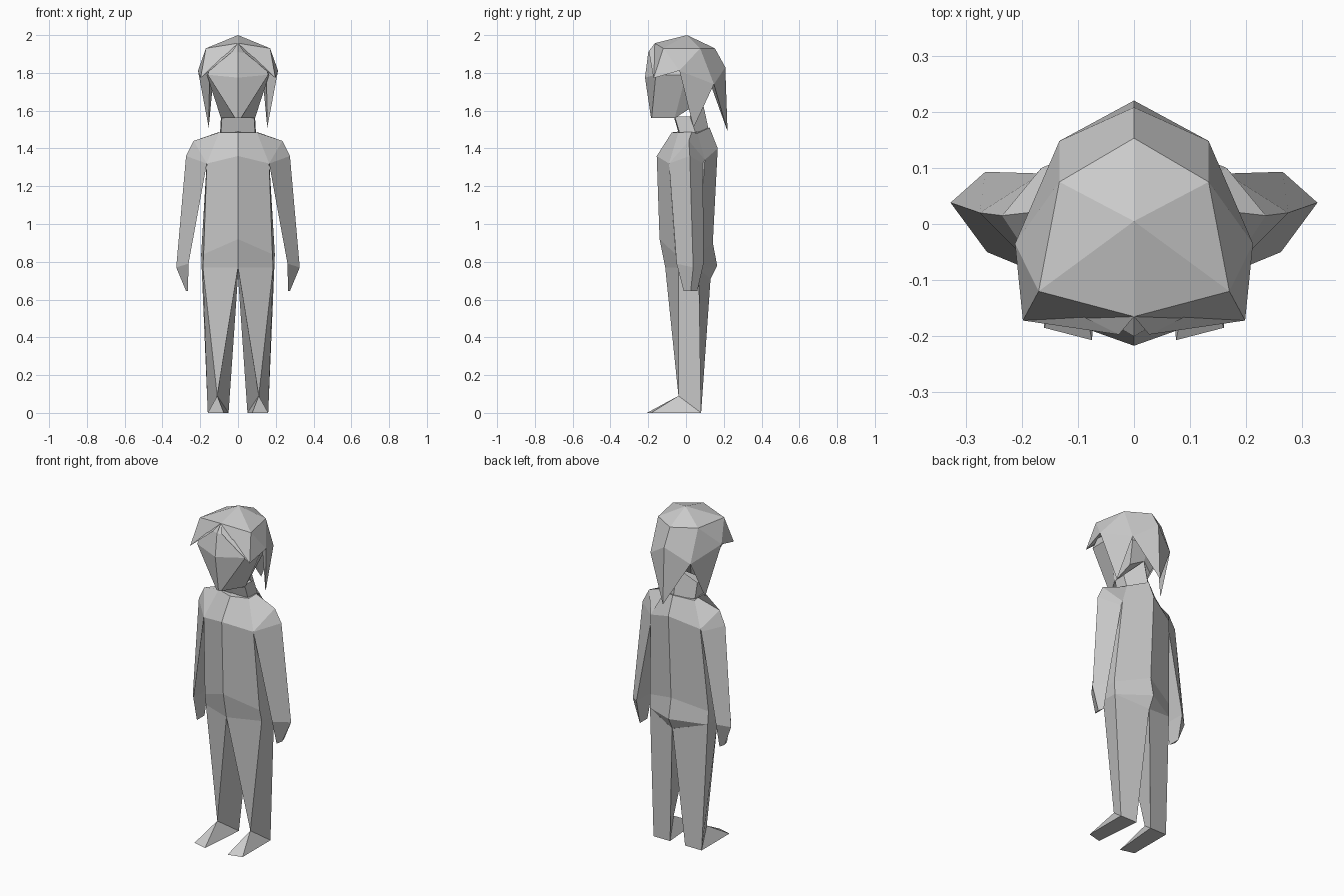
import bpy, bmesh


def make(name, pts, faces):
    """Half (x >= 0) mesh, mirrored across x = 0."""
    me = bpy.data.meshes.new(name)
    me.from_pydata(pts, [], faces)
    bm = bmesh.new()
    bm.from_mesh(me)
    bmesh.ops.remove_doubles(bm, verts=bm.verts, dist=0.0005)
    bmesh.ops.recalc_face_normals(bm, faces=bm.faces)
    bm.to_mesh(me)
    bm.free()
    ob = bpy.data.objects.new(name, me)
    bpy.context.collection.objects.link(ob)
    ob.modifiers.new("mirror", 'MIRROR')
    return ob


def loft(name, rings, closed, caps=(True, True)):
    """Skin between cross-sections; open sections end on the mirror plane."""
    n = len(rings[0])
    pts = [p for r in rings for p in r]
    faces = []
    for k in range(len(rings) - 1):
        for i in range(n if closed else n - 1):
            j = (i + 1) % n
            faces.append((k * n + i, k * n + j, (k + 1) * n + j, (k + 1) * n + i))
    if caps[0]:
        faces.append(tuple(range(n)))
    if caps[1]:
        faces.append(tuple(range(len(pts) - n, len(pts))))
    return make(name, pts, faces)


# Neck: front centre, front side, back side, back centre
loft("neck", [
    [(0, -.065, 1.57), (.085, -.06, 1.57), (.09, .02, 1.57), (0, .085, 1.66)],
    [(0, -.04, 1.485), (.09, -.035, 1.485), (.095, .05, 1.485), (0, .12, 1.50)],
], False, (False, False))

# Torso: front centre, front side, back side, back centre
loft("torso", [
    [(0, -.075, 1.485), (.1, -.04, 1.485), (.1, .06, 1.48), (0, .125, 1.51)],
    [(0, -.155, 1.36), (.165, -.09, 1.32), (.165, .1, 1.34), (0, .168, 1.40)],
    [(0, -.14, .92), (.182, -.055, .84), (.195, .065, .84), (0, .142, .90)],
    [(0, -.11, .77), (.186, -.04, .77), (.192, .068, .76), (0, .165, .78)],
    [(0, -.11, .77), (.186, -.04, .77), (.192, .068, .76), (0, .13, .71)],
], False, (True, False))

# Arms: front, outer, back corners of a triangular section
loft("arm", [
    [(.1, -.04, 1.485), (.1, .03, 1.487), (.1, .06, 1.48)],
    [(.165, -.09, 1.32), (.235, .015, 1.44), (.165, .1, 1.34)],
    [(.165, -.09, 1.32), (.275, .02, 1.36), (.165, .09, 1.32)],
    [(.262, -.05, .79), (.327, .038, .77), (.265, .093, .79)],
], True, (False, False))
loft("hand", [
    [(.262, -.05, .79), (.327, .038, .77), (.265, .093, .79)],
    [(.265, -.012, .645), (.275, .025, .645), (.265, .06, .645)],
], True, (False, True))

# Legs taper from the hips to a narrow front ankle ridge and a wide heel
loft("leg", [
    [(0, -.11, .77), (.186, -.04, .77), (.192, .068, .76), (.001, .13, .71)],
    [(.11, -.04, .09), (.11, -.04, .09), (.16, .08, 0), (.05, .08, 0)],
], True, (False, False))

# Feet: wedge from ankle ridge to toes
make("foot",
     [(.11, -.04, .09), (.075, -.207, 0), (.16, -.185, 0), (.16, .08, 0), (.05, .08, 0)],
     [(0, 1, 2), (0, 2, 3), (0, 4, 1), (1, 2, 3, 4)])

# Head: front centre, front side, ear, back side, back centre
loft("head", [
    [(0, -.185, 1.56), (.015, -.182, 1.56), (.09, -.06, 1.56), (.07, .05, 1.63), (0, .085, 1.66)],
    [(0, -.217, 1.775), (.16, -.16, 1.79), (.165, 0, 1.79), (.11, .12, 1.74), (0, .13, 1.74)],
    [(0, -.2, 1.91), (.13, -.125, 1.89), (.14, 0, 1.90), (.09, .09, 1.90), (0, .12, 1.90)],
    [(0, -.165, 1.955), (.02, -.13, 1.95), (.05, 0, 1.95), (.03, .04, 1.94), (0, .06, 1.94)],
], False, (True, False))

# Hair: faceted cap with parted fringe, side locks and back point
make("hair", [
    (0, .005, 2), (0, -.165, 1.957), (.17, -.12, 1.93), (.133, .075, 1.93), (0, .153, 1.93),
    (.198, -.172, 1.772), (.212, -.035, 1.812), (.133, .148, 1.74), (0, .208, 1.83),
    (.155, .04, 1.51), (0, .22, 1.49), (.027, -.197, 1.915),
    (.15, .01, 1.83), (0, .13, 1.74), (.14, -.14, 1.85),
], [
    (0, 1, 2), (0, 2, 3), (0, 3, 4),
    (1, 11, 5), (1, 5, 2), (2, 5, 6), (2, 6, 3), (3, 6, 7), (3, 7, 8, 4),
    (6, 9, 7), (7, 10, 8),
    (6, 12, 9), (12, 7, 9), (7, 13, 10), (5, 14, 6), (6, 14, 12), (11, 14, 5),
])
